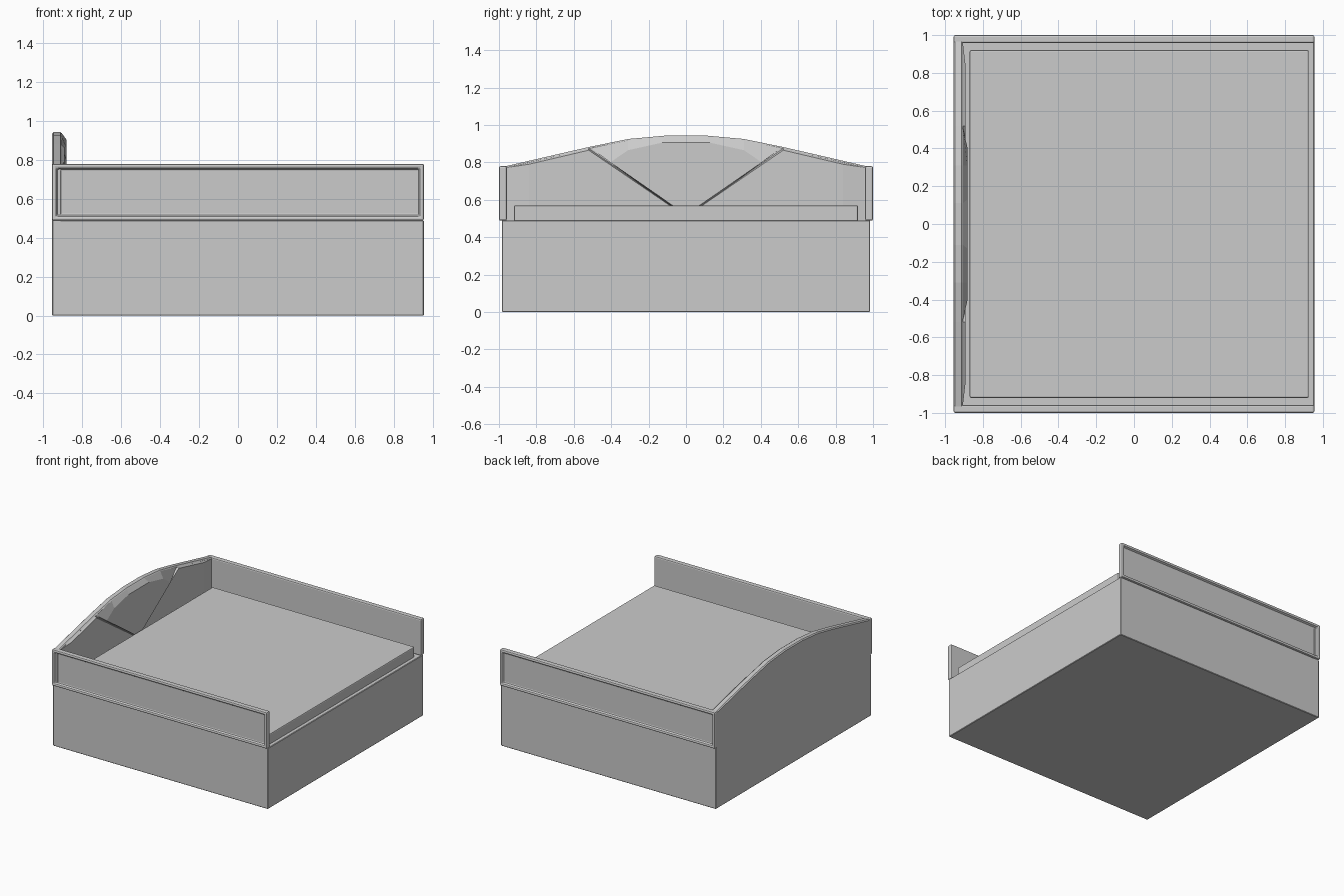
import bpy, bmesh

cube = bpy.data.objects.get("Cube")
if cube:
    bpy.data.objects.remove(cube, do_unlink=True)

GREY = (0.6, 0.6, 0.6, 1)
mat = bpy.data.materials.new("plain grey")
mat.use_nodes = True
mat.diffuse_color = GREY
mat.node_tree.nodes["Principled BSDF"].inputs["Base Color"].default_value = GREY


def finish(name, bm, bevel=0.0, segments=1):
    bmesh.ops.recalc_face_normals(bm, faces=bm.faces)
    mesh = bpy.data.meshes.new(name)
    bm.to_mesh(mesh)
    bm.free()
    mesh.materials.append(mat)
    obj = bpy.data.objects.new(name, mesh)
    bpy.context.collection.objects.link(obj)
    if bevel:
        mod = obj.modifiers.new("Bevel", "BEVEL")
        mod.width = bevel
        mod.segments = segments
        mod.limit_method = "ANGLE"
    return obj


def box_mesh(lo, hi):
    bm = bmesh.new()
    bmesh.ops.create_cube(bm, size=1)
    for v in bm.verts:
        v.co = [(a + b) / 2 + c * (b - a) for a, b, c in zip(lo, hi, v.co)]
    return bm


def loft(name, back, front, x0, x1, bevel=0.0):
    """Join two (y, z) outlines lying at x0 and x1."""
    bm = bmesh.new()
    a = [bm.verts.new((x0, y, z)) for y, z in back]
    b = [bm.verts.new((x1, y, z)) for y, z in front]
    bm.faces.new(a)
    bm.faces.new(b)
    for i in range(len(a)):
        j = (i + 1) % len(a)
        bm.faces.new((a[i], a[j], b[j], b[i]))
    return finish(name, bm, bevel)


def mirrored(half):
    """Complete an outline running from the left side to the middle."""
    return half + [(-y, z) for y, z in reversed(half) if y]


# Base and mattress
finish("bed_base", box_mesh((-0.955, -0.985, 0), (0.955, 0.985, 0.49)), 0.004)
finish("mattress", box_mesh((-0.87, -0.92, 0.47), (0.925, 0.92, 0.57)), 0.008, 2)

# Side panels with a recessed field on the outside
for side, label in ((1, "left"), (-1, "right")):
    y0, y1 = sorted((side * 0.958, side * 1.0))
    bm = box_mesh((-0.955, y0, 0.488), (0.955, y1, 0.78))
    outer = [f for f in bm.faces if f.calc_center_median().y * side > 0.99]
    bmesh.ops.inset_region(bm, faces=outer, thickness=0.033, depth=0)
    bmesh.ops.inset_region(bm, faces=outer, thickness=0.004, depth=-0.018)
    finish(label + "_side_panel", bm, 0.01, 2)

# Arched headboard
arch = [(0.985, 0.775), (0.52, 0.882), (0.31, 0.925), (0.11, 0.943)]
board = mirrored([(0.985, 0.45)] + arch)
loft("headboard", board, board, -0.955, -0.905, 0.008)

# Swept wings on the inner face of the headboard
for s, label in ((1, "left"), (-1, "right")):
    back = [(0, 0.47), (0.96, 0.47), (0.96, 0.772), (0.52, 0.875), (0, 0.51)]
    face = [(0, 0.47), (0.84, 0.47), (0.84, 0.79), (0.52, 0.865), (0, 0.51)]
    loft(label + "_headboard_wing", [(s * y, z) for y, z in back],
         [(s * y, z) for y, z in face], -0.906, -0.892)

# Raised fan in the middle of the headboard
fan_back = mirrored([(0, 0.5), (0.51, 0.877), (0.31, 0.92), (0.11, 0.938)])
fan_face = mirrored([(0, 0.52), (0.405, 0.8), (0.31, 0.865), (0.13, 0.905)])
loft("headboard_fan", fan_back, fan_face, -0.906, -0.882)
